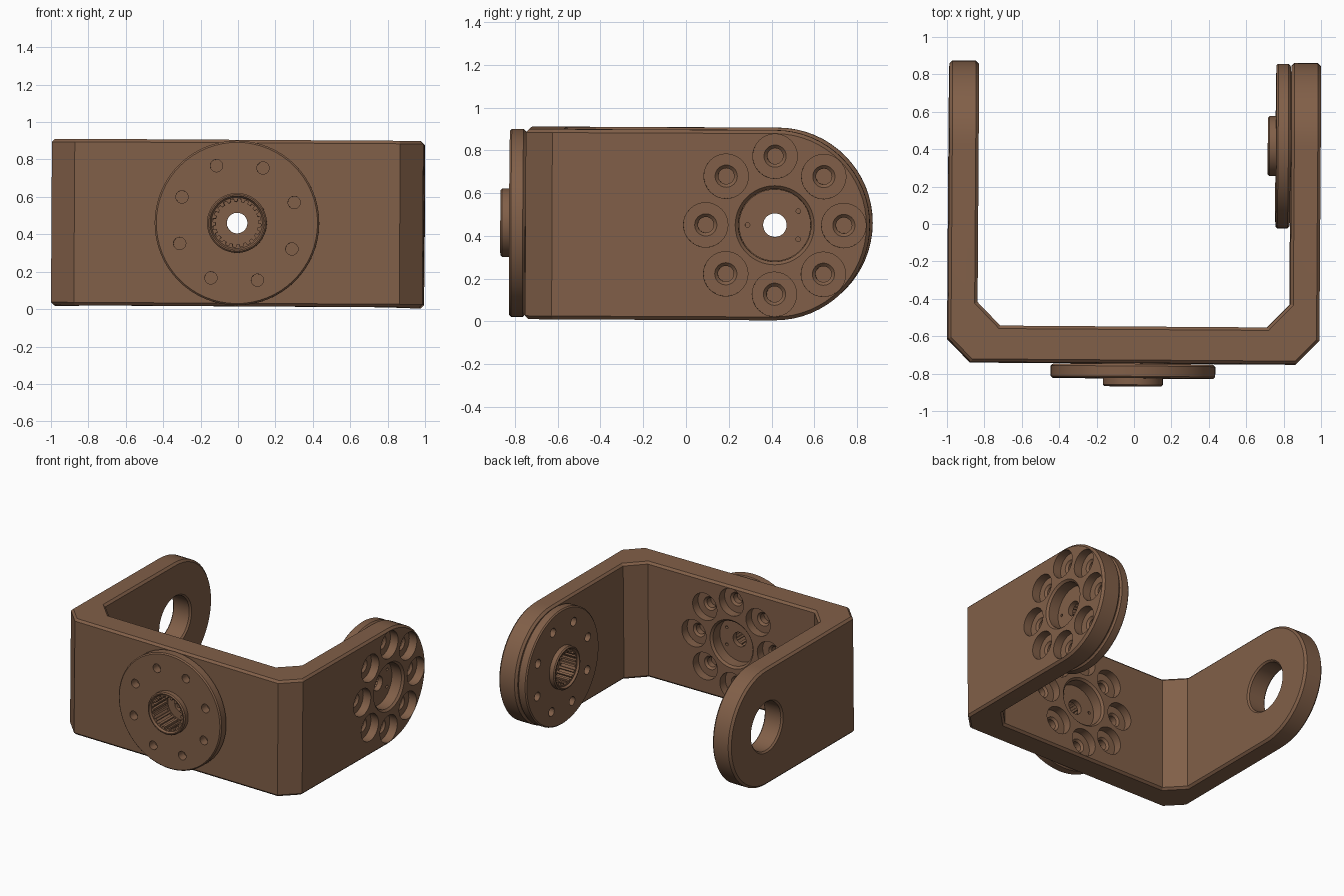
import bpy, bmesh
from math import cos, sin, pi, radians
from mathutils import Matrix, Vector

if "Cube" in bpy.data.objects:
    bpy.data.objects.remove(bpy.data.objects["Cube"])

CZ = 0.457            # height of the bracket's middle plane
brown = bpy.data.materials.new("brown")
brown.diffuse_color = (0.22, 0.115, 0.065, 1)
brown.use_nodes = True
brown.node_tree.nodes["Principled BSDF"].inputs["Base Color"].default_value = brown.diffuse_color


def frame(origin, x, y, z):
    """Local frame from three axes, so local +z is a horn's outward axis."""
    return Matrix.Translation(origin) @ Matrix((x, y, z)).transposed().to_4x4()


def lathe(bm, profile, m, n=64, closed=False):
    """Revolve (radius, height) points about local z; open profiles get end caps."""
    rings = [[bm.verts.new(m @ Vector((r * cos(2 * pi * i / n), r * sin(2 * pi * i / n), h)))
              for i in range(n)] for r, h in profile]
    pairs = list(zip(rings, rings[1:]))
    if closed:
        pairs.append((rings[-1], rings[0]))
    else:
        bm.faces.new(rings[0])
        bm.faces.new(rings[-1])
    for a, b in pairs:
        for i in range(n):
            j = (i + 1) % n
            bm.faces.new((a[i], a[j], b[j], b[i]))


def prism(bm, pts, offset):
    """Extrude an outline of 3D points along offset."""
    a = [bm.verts.new(p) for p in pts]
    b = [bm.verts.new(Vector(p) + Vector(offset)) for p in pts]
    bm.faces.new(a)
    bm.faces.new(b)
    for i in range(len(a)):
        j = (i + 1) % len(a)
        bm.faces.new((a[i], a[j], b[j], b[i]))


def make(name, bm):
    bmesh.ops.recalc_face_normals(bm, faces=bm.faces)
    me = bpy.data.meshes.new(name)
    bm.to_mesh(me)
    bm.free()
    ob = bpy.data.objects.new(name, me)
    bpy.context.collection.objects.link(ob)
    return ob


def bake(ob):
    dg = bpy.context.evaluated_depsgraph_get()
    me = bpy.data.meshes.new_from_object(ob.evaluated_get(dg))
    ob.modifiers.clear()
    ob.data = me


def cut(ob, bm, op='DIFFERENCE'):
    cutter = make("cutter", bm)
    cutter.hide_render = True
    mod = ob.modifiers.new("cut", 'BOOLEAN')
    mod.operation, mod.solver, mod.object = op, 'EXACT', cutter
    bake(ob)
    bpy.data.objects.remove(cutter)


def ring(m, radius, angles):
    for a in angles:
        yield m @ Matrix.Translation((radius * cos(radians(a)), radius * sin(radians(a)), 0))


# U-shaped bracket: half outline mirrored in x
half = [(0.836, 1.2), (0.993, 1.2), (0.993, -0.62), (0.87, -0.745)]
inner = [(0.714, -0.55), (0.836, -0.425)]
outline = [(-x, y) for x, y in half] + half[::-1] + inner[::-1] + [(-x, y) for x, y in inner]
bm = bmesh.new()
prism(bm, [(x, y, -1) for x, y in outline], (0, 0, 3))
bracket = make("u_bracket", bm)

# Rounded arm ends and final height
R, AY = 0.445, 0.422
side = [(-2, CZ - R)] + [(AY + R * cos(a), CZ + R * sin(a))
                         for a in (-pi / 2 + pi * i / 32 for i in range(33))] + [(-2, CZ + R)]
bm = bmesh.new()
prism(bm, [(-2, y, z) for y, z in side], (4, 0, 0))
cut(bracket, bm, 'INTERSECT')

# Chamfered rims
bev = bracket.modifiers.new("rim", 'BEVEL')
bev.width, bev.segments, bev.limit_method, bev.angle_limit = 0.016, 1, 'ANGLE', radians(60)
bake(bracket)

# The two mounts: (name, frame, wall thickness, floor pin-hole angles)
X, Y, Z = Vector((1, 0, 0)), Vector((0, 1, 0)), Vector((0, 0, 1))
mounts = [("front_horn", frame((0, -0.745, CZ), X, Z, -Y), 0.195, (31, 180, 329)),
          ("arm_horn", frame((0.836, AY, CZ), -Y, Z, -X), 0.157, (149, 211, 0))]

# Stepped screw pockets and centre openings in the bracket
bm = bmesh.new()
for _, m, t, _ in mounts:
    for p in ring(m, 0.323, range(0, 360, 45)):
        lathe(bm, [(0.104, -t - 0.05), (0.104, -t + 0.065), (0.052, -t + 0.065),
                   (0.037, -t + 0.08), (0.037, -t + 0.125)], p, 32)
    lathe(bm, [(0.2, -t - 0.015), (0.17, -t + 0.015), (0.17, 0.05)], m)
# Plain bearing hole in the free arm
free = frame((-0.836, AY, CZ), Y, Z, X)
lathe(bm, [(0.21, -0.172), (0.183, -0.145), (0.183, -0.012), (0.21, 0.015)], free)
cut(bracket, bm)
parts = [bracket]

# Splined disc horns
for name, m, t, pins in mounts:
    back = -t + 0.095
    bm = bmesh.new()
    lathe(bm, [(0.055, back), (0.168, back), (0.168, 0.004), (0.428, 0.004), (0.44, 0.016),
               (0.44, 0.071), (0.431, 0.08), (0.16, 0.08), (0.16, 0.115), (0.152, 0.123),
               (0.145, 0.123), (0.136, 0.108), (0.114, 0.108), (0.114, back + 0.04),
               (0.055, back + 0.04)], m, closed=True)
    horn = make(name, bm)
    bm = bmesh.new()
    # Spline grooves
    n = 20
    star = [(r, 2 * pi * (k + f) / n) for k in range(n)
            for f, r in ((0.0, 0.105), (0.35, 0.105), (0.45, 0.129), (0.9, 0.129))]
    prism(bm, [m @ Vector((r * cos(a), r * sin(a), back + 0.045)) for r, a in star],
          m.to_3x3() @ Vector((0, 0, 0.4)))
    # Blind screw holes on the disc face, pin holes on the back
    for p in ring(m, 0.325, [20 + 45 * i for i in range(8)]):
        lathe(bm, [(0.033, 0.015), (0.033, 0.15)], p, 24)
    for p in ring(m, 0.128, pins):
        lathe(bm, [(0.011, back - 0.05), (0.011, back + 0.025)], p, 12)
    cut(horn, bm)
    parts.append(horn)

# Slight overall tilt, material and shading
pivot = Matrix.Translation((0, 0, CZ))
tilt = (pivot @ Matrix.Rotation(radians(-0.4), 4, 'Z') @ Matrix.Rotation(radians(0.35), 4, 'Y')
        @ Matrix.Rotation(radians(-0.25), 4, 'X') @ pivot.inverted())
for ob in parts:
    ob.data.transform(tilt)
    ob.data.materials.clear()
    ob.data.materials.append(brown)
    bpy.ops.object.select_all(action='DESELECT')
    ob.select_set(True)
    bpy.context.view_layer.objects.active = ob
    bpy.ops.object.shade_smooth_by_angle(angle=radians(25))
